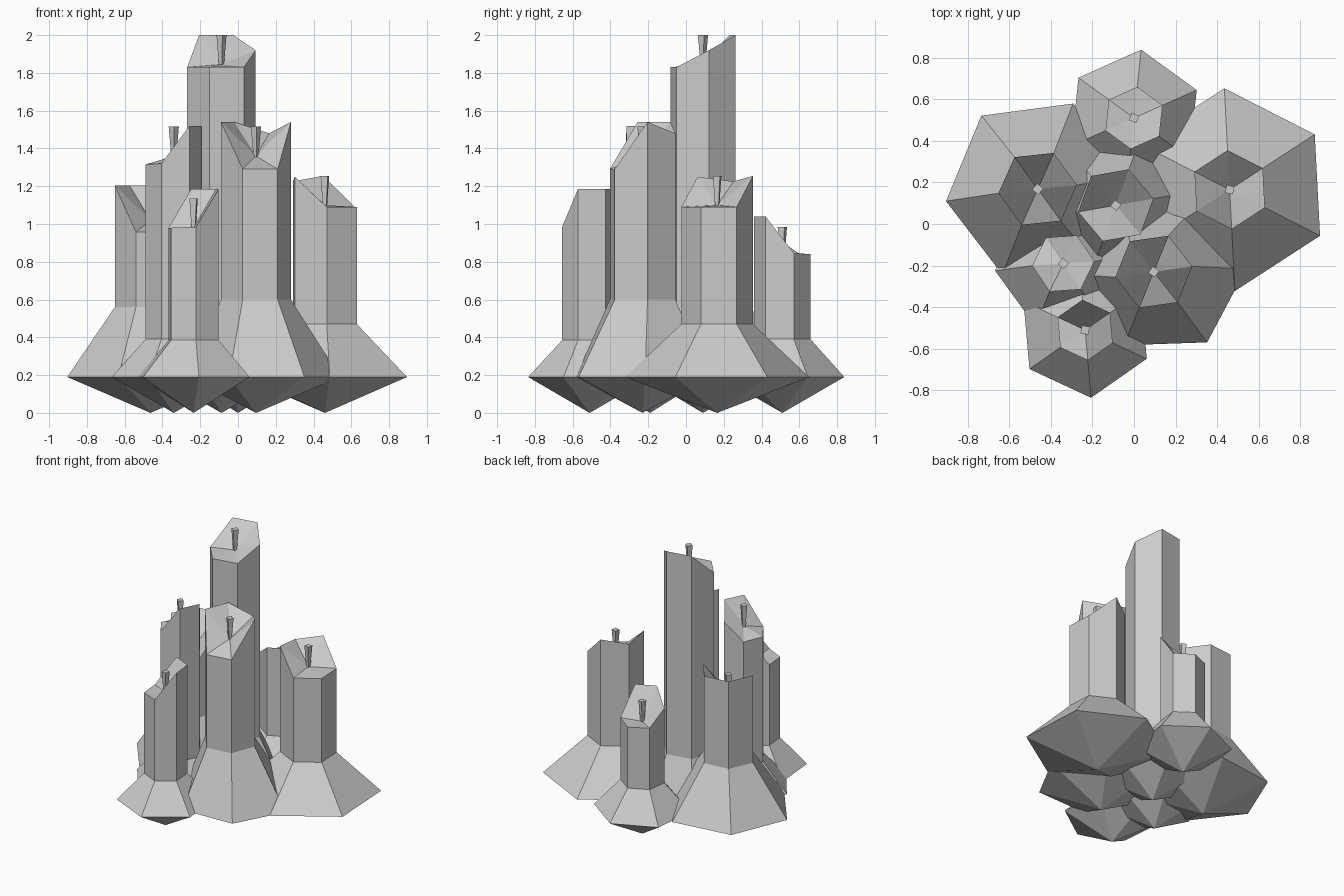
import bpy, bmesh
from math import sin, cos, radians

if "Cube" in bpy.data.objects:
    bpy.data.objects.remove(bpy.data.objects["Cube"])


def finish(name, bm):
    bmesh.ops.recalc_face_normals(bm, faces=bm.faces)
    mesh = bpy.data.meshes.new(name)
    bm.to_mesh(mesh)
    bm.free()
    ob = bpy.data.objects.new(name, mesh)
    bpy.context.collection.objects.link(ob)
    return ob


def ring(bm, x, y, r, rot, zs):
    n = len(zs)
    return [bm.verts.new((x + r * cos(radians(rot + 360 * i / n)),
                          y + r * sin(radians(rot + 360 * i / n)), z))
            for i, z in enumerate(zs)]


def bridge(bm, a, b):
    n = len(a)
    for i in range(n):
        j = (i + 1) % n
        bm.faces.new((a[i], a[j], b[j], b[i]))


def fan(bm, loop, apex):
    tip = bm.verts.new(apex)
    for i in range(len(loop)):
        bm.faces.new((loop[i], loop[(i + 1) % len(loop)], tip))


def candle(name, x, y, r, rot, base_r, neck, centre, heights, shift=0.0, base_rot=None):
    # wax body: pointed underside, flared puddle, hexagonal shaft, uneven melted top
    bm = bmesh.new()
    foot = ring(bm, x + shift, y, base_r, rot if base_rot is None else base_rot, [0.19] * 6)
    waist = ring(bm, x, y, r, rot, [neck] * 6)
    rim = ring(bm, x, y, r, rot, heights)
    fan(bm, foot, (x, y, 0))
    bridge(bm, foot, waist)
    bridge(bm, waist, rim)
    fan(bm, rim, (x, y, centre))
    finish(name + "_candle", bm)

    # wick, wider at its tip
    bm = bmesh.new()
    low = ring(bm, x, y, 0.012, rot, [centre - 0.02] * 4)
    high = ring(bm, x, y, 0.027, rot, [centre + 0.155] * 4)
    bridge(bm, low, high)
    bm.faces.new(low)
    bm.faces.new(high)
    finish(name + "_wick", bm)


# rim heights run counter-clockwise, starting at the angle rot
candle("tall", -0.0875, 0.09, 0.184, 10, 0.34, 0.50, 1.845,
       [1.92, 2.0, 2.0, 1.83, 1.83, 1.83])
candle("centre_front", 0.095, -0.23, 0.187, 8, 0.40, 0.60, 1.36,
       [1.54, 1.48, 1.54, 1.54, 1.29, 1.29], 0.045, 2)
candle("right", 0.46, 0.165, 0.19, 33, 0.488, 0.47, 1.10,
       [1.09, 1.255, 1.225, 1.25, 1.09, 1.09])
candle("left", -0.463, 0.168, 0.19, 6, 0.445, 0.56, 1.02,
       [1.205, 1.205, 1.205, 1.205, 0.957, 0.957], 0, 7.5)
candle("inner_left", -0.34, -0.19, 0.15, 4, 0.33, 0.39, 1.36,
       [1.52, 1.42, 1.31, 1.315, 1.32, 1.52], 0, 6)
candle("front", -0.235, -0.51, 0.146, 35, 0.327, 0.385, 0.98,
       [1.185, 1.185, 0.98, 0.98, 0.985, 1.185])
candle("back", 0.0, 0.51, 0.15, 24, 0.33, 0.39, 0.83,
       [0.845, 0.84, 0.845, 0.94, 1.04, 1.04])
